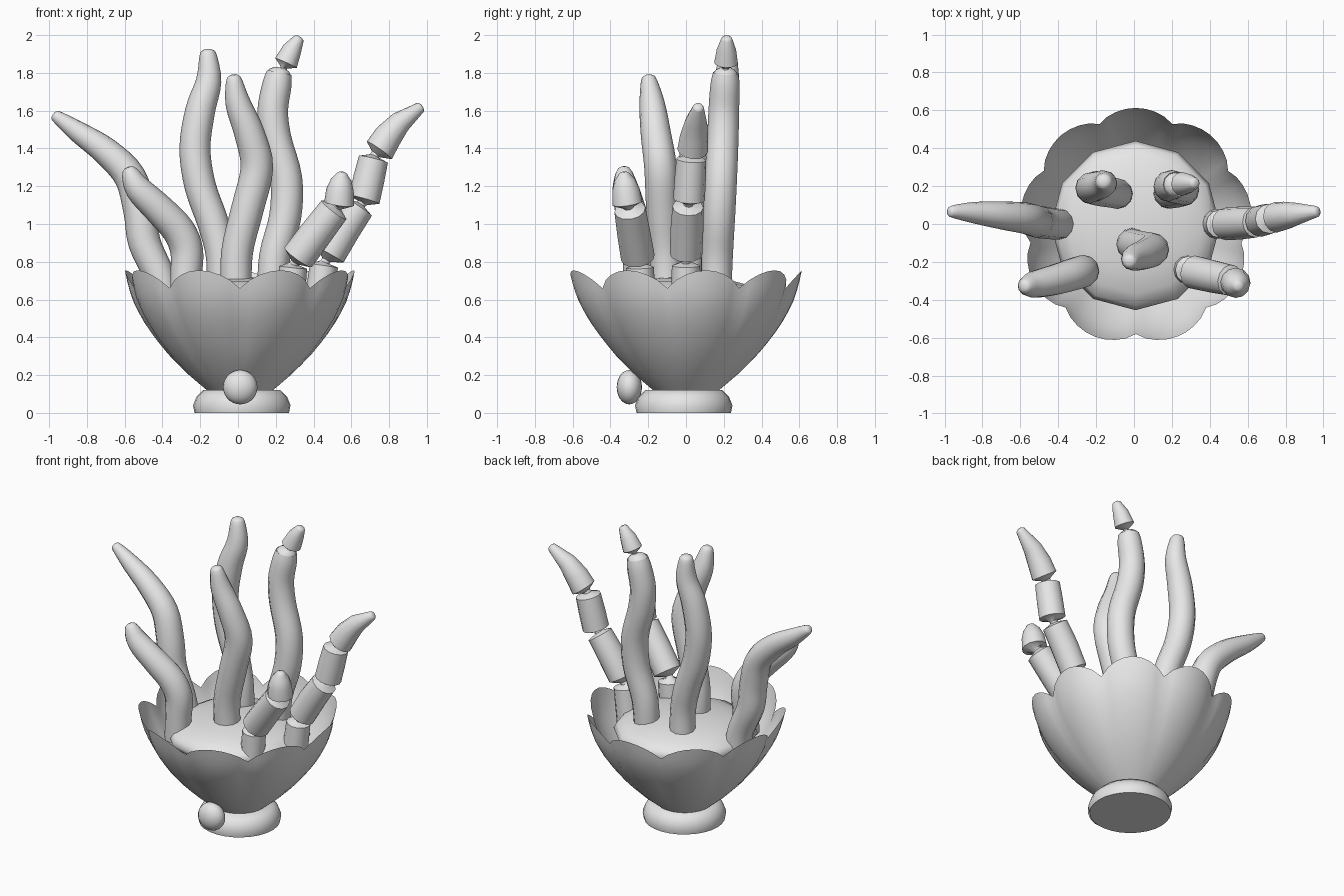
import bpy, bmesh, math
from mathutils import Vector

clay = bpy.data.materials.new("light_grey")
clay.diffuse_color = (0.8, 0.8, 0.8, 1)


def finish(name, bm, angle, closed=True):
    if closed:
        bmesh.ops.recalc_face_normals(bm, faces=bm.faces)
    mesh = bpy.data.meshes.new(name)
    bm.to_mesh(mesh)
    bm.free()
    mesh.materials.append(clay)
    ob = bpy.data.objects.new(name, mesh)
    bpy.context.collection.objects.link(ob)
    bpy.ops.object.select_all(action='DESELECT')
    ob.select_set(True)
    bpy.context.view_layer.objects.active = ob
    bpy.ops.object.shade_smooth_by_angle(angle=math.radians(angle))
    return ob


def skin(bm, rings, caps=True):
    n = len(rings[0])
    for a, b in zip(rings, rings[1:]):
        for i in range(n):
            j = (i + 1) % n
            bm.faces.new((a[i], a[j], b[j], b[i]))
    if caps:
        bm.faces.new(rings[0][::-1])
        bm.faces.new(rings[-1])


def ellipsoid(name, centre, size, segs, rings):
    bm = bmesh.new()
    bmesh.ops.create_uvsphere(bm, u_segments=segs, v_segments=rings, radius=1)
    for v in bm.verts:
        v.co = Vector(c + s * p for c, s, p in zip(centre, size, v.co))
    finish(name, bm, 80)


def catmull(points, sub=4):
    pts = [Vector(p) for p in points]
    pts = [2 * pts[0] - pts[1]] + pts + [2 * pts[-1] - pts[-2]]
    out = []
    for a, b, c, d in zip(pts, pts[1:], pts[2:], pts[3:]):
        for k in range(sub):
            t = k / sub
            out.append(0.5 * (2 * b + (c - a) * t + (2 * a - 5 * b + 4 * c - d) * t * t
                              + (3 * b - a - 3 * c + d) * t ** 3))
    return out + [pts[-2]]


def tube(name, points, smooth=True, sides=12):
    """Sweep a round section along points of (x, y, z, radius), with a rounded tip."""
    pts = catmull(points) if smooth else [Vector(p) for p in points]
    pos = [Vector(p[:3]) for p in pts]
    radii = [p[3] for p in pts]
    # Rounded tip
    d = (pos[-1] - pos[-2]).normalized()
    end, r = pos[-1], radii[-1]
    pos[-1] = end - d * 0.35 * r
    pos += [end - d * 0.1 * r, end + d * 0.12 * r]
    radii += [r * 0.85, r * 0.45]
    bm = bmesh.new()
    rings = []
    side, last = Vector((1, 0, 0)), None
    for i, p in enumerate(pos):
        d = (pos[min(i + 1, len(pos) - 1)] - pos[max(i - 1, 0)]).normalized()
        if last:
            side = last.rotation_difference(d) @ side
        side = (side - d * side.dot(d)).normalized()
        up, last = d.cross(side), d
        rings.append([bm.verts.new(p + radii[i] * (math.cos(t) * side + math.sin(t) * up))
                      for t in (2 * math.pi * k / sides for k in range(sides))])
    skin(bm, rings)
    finish(name, bm, 50)


# Foot
bm = bmesh.new()
profile = [(0.25, 0), (0.258, 0.04), (0.24, 0.085), (0.205, 0.12)]
skin(bm, [[bm.verts.new((0.02 + r * math.cos(t), -0.012 + r * math.sin(t), z))
           for t in (2 * math.pi * k / 28 for k in range(28))] for r, z in profile])
finish("foot", bm, 60)

# Scalloped bowl with nine petals, fullest at the front
curve = [(0.10, 0.15), (0.12, 0.175), (0.2, 0.27), (0.3, 0.372), (0.4, 0.455),
         (0.5, 0.523), (0.6, 0.573), (0.68, 0.597), (0.76, 0.614)]


def bowl_radius(z):
    for (z0, r0), (z1, r1) in zip(curve, curve[1:]):
        if z <= z1:
            return r0 + (r1 - r0) * (z - z0) / (z1 - z0)
    return curve[-1][1]


bm = bmesh.new()
rings = []
for level in range(13):
    t = level / 12
    ring = []
    for k in range(72):
        a = math.radians(90 + 5 * k)
        petal = abs(math.cos(4.5 * (a - math.pi / 2))) ** 0.8
        z = 0.10 + t * (0.56 + 0.095 * petal)
        front = max(0, -math.sin(a))
        crease = 0.05 * (min(1, 2 * t) if front > 0.95 else t)
        r = bowl_radius(z) * (1 - crease * (1 - petal)) * (1 + 0.035 * front * t)
        ring.append(bm.verts.new((0.01 + r * math.cos(a), r * math.sin(a), z)))
    rings.append(ring)
skin(bm, rings, caps=False)
finish("scalloped_bowl", bm, 80, closed=False)

# Domed filling and front bead
ellipsoid("domed_filling", (0.008, -0.008, 0.6), (0.447, 0.447, 0.12), 12, 10)
ellipsoid("front_bead", (0.012, -0.30, 0.136), (0.091, 0.067, 0.091), 20, 14)

# Smooth tentacles
tube("left_tentacle", [
    (-0.375, 0, 0.55, .08), (-0.415, 0, 0.72, .082), (-0.495, 0.01, 0.9, .086),
    (-0.52, 0.015, 1.07, .087), (-0.572, 0.03, 1.25, .084), (-0.7, 0.045, 1.385, .074),
    (-0.85, 0.06, 1.49, .056), (-0.975, 0.066, 1.58, .03)])
tube("left_front_tentacle", [
    (-0.28, -0.25, 0.57, .08), (-0.275, -0.25, 0.72, .083), (-0.272, -0.25, 0.86, .087),
    (-0.318, -0.265, 0.97, .087), (-0.42, -0.295, 1.08, .082), (-0.53, -0.32, 1.19, .07),
    (-0.583, -0.33, 1.295, .038)])
tube("back_left_tentacle", [
    (-0.085, 0.16, 0.62, .08), (-0.09, 0.16, 0.83, .08), (-0.13, 0.17, 1.0, .083),
    (-0.2, 0.18, 1.2, .083), (-0.228, 0.19, 1.4, .082), (-0.2, 0.2, 1.6, .079),
    (-0.155, 0.215, 1.76, .067), (-0.16, 0.225, 1.92, .042)])
tube("centre_tentacle", [
    (-0.01, -0.1, 0.62, .082), (-0.005, -0.11, 0.85, .084), (0.05, -0.125, 1.08, .086),
    (0.1, -0.135, 1.3, .086), (0.06, -0.16, 1.48, .08), (0, -0.18, 1.64, .067),
    (-0.025, -0.2, 1.785, .038)])

# Tall tentacle with a pinched-off tip
tube("back_right_tentacle", [
    (0.18, 0.16, 0.62, .08), (0.195, 0.165, 0.83, .083), (0.25, 0.175, 1.04, .085),
    (0.255, 0.185, 1.24, .085), (0.2, 0.195, 1.45, .083), (0.184, 0.2, 1.6, .081),
    (0.207, 0.207, 1.74, .077), (0.222, 0.21, 1.82, .062)])
tube("back_right_tip", [
    (0.235, 0.21, 1.80, .018), (0.243, 0.21, 1.828, .018), (0.254, 0.212, 1.853, .063),
    (0.287, 0.214, 1.925, .051), (0.326, 0.216, 1.988, .03)], smooth=False)

# Jointed fingers, pinched between the segments
tube("front_right_finger", [
    (0.275, -0.24, 0.57, .076), (0.292, -0.243, 0.77, .074), (0.297, -0.247, 0.788, .025),
    (0.303, -0.25, 0.798, .025), (0.318, -0.255, 0.823, .09), (0.405, -0.275, 0.94, .088),
    (0.508, -0.297, 1.075, .083), (0.522, -0.303, 1.093, .03), (0.528, -0.305, 1.098, .03),
    (0.536, -0.31, 1.108, .08), (0.54, -0.318, 1.18, .073), (0.547, -0.325, 1.235, .054),
    (0.552, -0.33, 1.272, .032)], smooth=False)
tube("right_finger", [
    (0.425, 0, 0.55, .08), (0.455, 0, 0.78, .075), (0.461, 0, 0.797, .025),
    (0.468, 0, 0.81, .025), (0.485, 0.0, 0.84, .086), (0.56, 0.005, 0.97, .087),
    (0.641, 0.01, 1.09, .082), (0.651, 0.012, 1.103, .025), (0.657, 0.013, 1.112, .025),
    (0.668, 0.016, 1.13, .084), (0.693, 0.022, 1.24, .083), (0.717, 0.028, 1.343, .079),
    (0.722, 0.03, 1.36, .025), (0.728, 0.031, 1.37, .025), (0.748, 0.035, 1.39, .081),
    (0.795, 0.043, 1.465, .075), (0.86, 0.053, 1.54, .059), (0.972, 0.066, 1.622, .03)],
    smooth=False)
